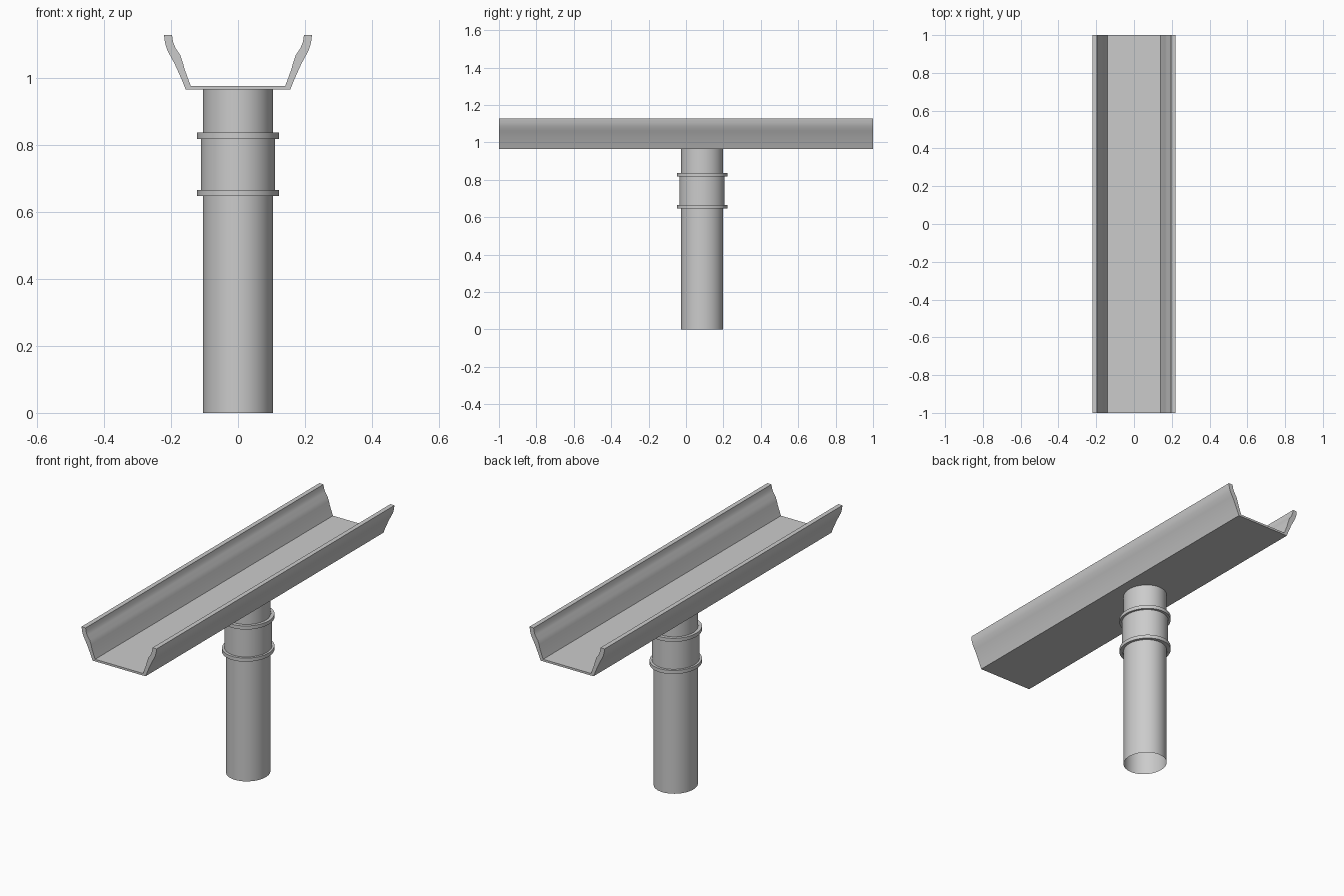
import bpy, bmesh, math

if "Cube" in bpy.data.objects:
    bpy.data.objects.remove(bpy.data.objects["Cube"])

grey = bpy.data.materials.new("plain grey")
grey.diffuse_color = (0.6, 0.6, 0.6, 1)
grey.use_nodes = True
grey.node_tree.nodes["Principled BSDF"].inputs["Base Color"].default_value = grey.diffuse_color


def finish(name, bm, recalc=True):
    if recalc:
        bmesh.ops.recalc_face_normals(bm, faces=bm.faces[:])
    mesh = bpy.data.meshes.new(name)
    bm.to_mesh(mesh)
    bm.free()
    mesh.materials.append(grey)
    ob = bpy.data.objects.new(name, mesh)
    bpy.context.collection.objects.link(ob)
    bpy.ops.object.select_all(action='DESELECT')
    ob.select_set(True)
    bpy.context.view_layer.objects.active = ob
    bpy.ops.object.shade_smooth_by_angle(angle=math.radians(30))
    return ob


def lathe(name, profile, cy, closed=False, n=64):
    """Sweep (x radius, y radius, z) points round an elliptical section."""
    bm = bmesh.new()
    rings = []
    for rx, ry, z in profile:
        rings.append([bm.verts.new((rx * math.cos(2 * math.pi * i / n),
                                    cy + ry * math.sin(2 * math.pi * i / n), z))
                      for i in range(n)])
    pairs = list(zip(rings, rings[1:]))
    if closed:
        pairs.append((rings[-1], rings[0]))
    for a, b in pairs:
        for i in range(n):
            j = (i + 1) % n
            bm.faces.new((a[i], a[j], b[j], b[i]))
    return finish(name, bm, recalc=closed)


# Gutter: half profile mirrored, swept along y
outer = [(0.156, 0.965), (0.168, 0.995), (0.189, 1.042), (0.200, 1.062),
         (0.212, 1.085), (0.218, 1.105), (0.221, 1.128)]
inner = [(0.197, 1.128), (0.194, 1.108), (0.187, 1.090), (0.172, 1.068),
         (0.165, 1.047), (0.159, 1.025), (0.141, 0.976)]
half = outer + inner
bm = bmesh.new()
ends = []
for y in (-1, 1):
    right = [bm.verts.new((x, y, z)) for x, z in half]
    left = [bm.verts.new((-x, y, z)) for x, z in half]
    ends.append(right + left[::-1])
    # end faces: strips along each wall, plus the floor
    k = len(half)
    for side in (right, left):
        for i in range(len(outer) - 1):
            bm.faces.new((side[i], side[i + 1], side[k - 2 - i], side[k - 1 - i]))
    bm.faces.new((right[0], right[-1], left[-1], left[0]))
a, b = ends
for i in range(len(a)):
    j = (i + 1) % len(a)
    bm.faces.new((a[i], a[j], b[j], b[i]))
finish("gutter", bm)

# Downpipe, open at the bottom
CY = 0.086
lathe("downpipe", [(0.104, 0.112, 0.0), (0.104, 0.112, 0.97)], CY)

# Joint sleeve around the pipe, with a raised band at each end
lathe("joint_sleeve", [(0.104, 0.112, 0.65), (0.111, 0.121, 0.65),
                       (0.111, 0.121, 0.835), (0.104, 0.112, 0.835)], CY, True)
for name, z in (("lower_band", 0.647), ("upper_band", 0.818)):
    lathe(name, [(0.108, 0.118, z), (0.122, 0.135, z),
                 (0.122, 0.135, z + 0.019), (0.108, 0.118, z + 0.019)], CY, True)
